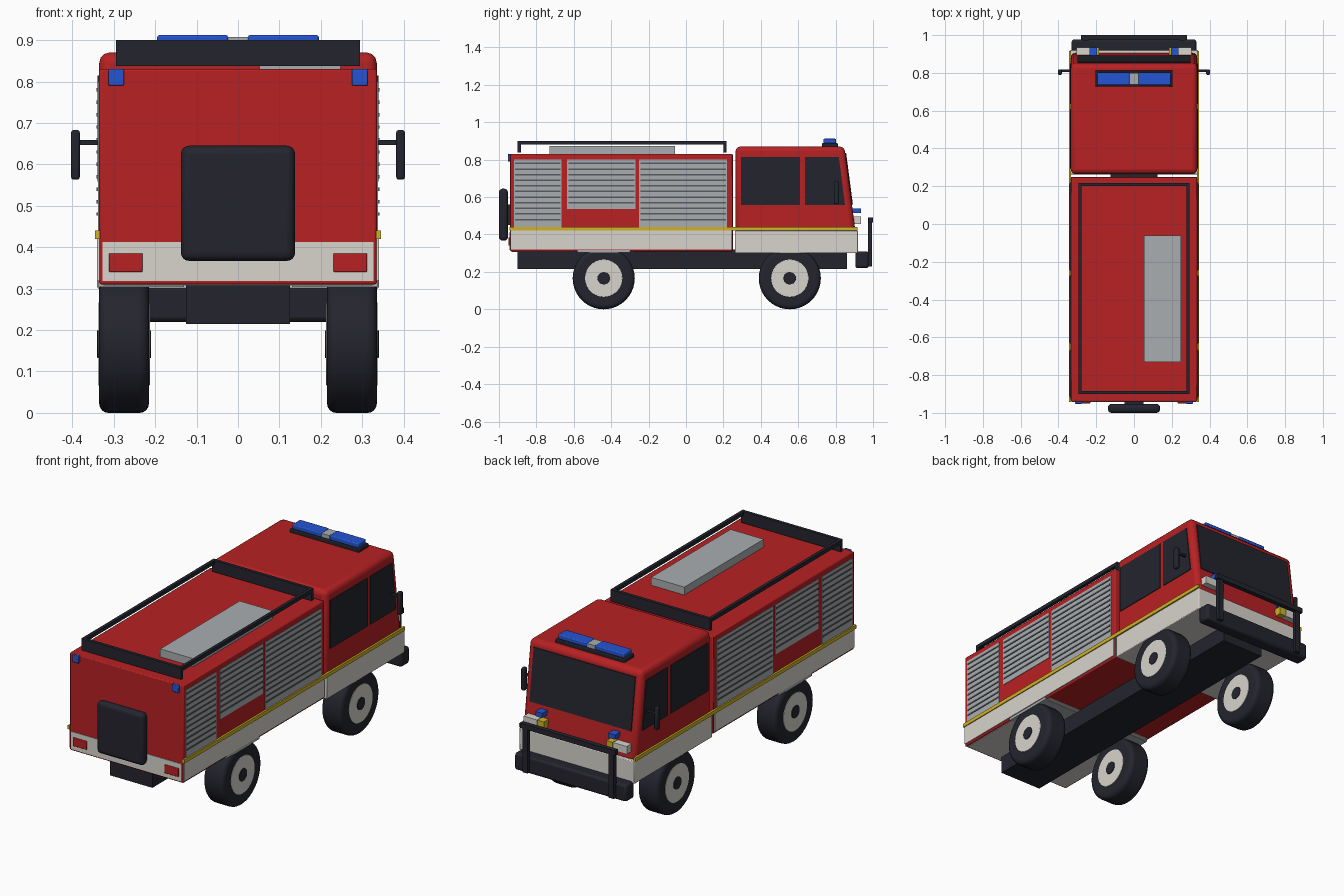
import bpy, bmesh
from math import radians
from mathutils import Matrix

if "Cube" in bpy.data.objects:
    bpy.data.objects.remove(bpy.data.objects["Cube"])


def material(name, rgb):
    m = bpy.data.materials.new(name)
    m.use_nodes = True
    m.diffuse_color = (*rgb, 1)
    m.node_tree.nodes["Principled BSDF"].inputs["Base Color"].default_value = (*rgb, 1)
    return m


RED = material("red paint", (0.48, 0.015, 0.017))
WHITE = material("off white", (0.69, 0.66, 0.61))
DARK = material("dark trim", (0.017, 0.018, 0.027))
GREY = material("shutter grey", (0.40, 0.42, 0.44))
SLAT = material("slat grey", (0.10, 0.105, 0.115))
BLUE = material("signal blue", (0.018, 0.09, 0.65))
YELLOW = material("yellow", (0.62, 0.45, 0.02))


def finish(name, bm, mat, bevel=0, segments=3):
    bmesh.ops.recalc_face_normals(bm, faces=bm.faces)
    me = bpy.data.meshes.new(name)
    bm.to_mesh(me)
    bm.free()
    ob = bpy.data.objects.new(name, me)
    bpy.context.collection.objects.link(ob)
    me.materials.append(mat)
    if bevel:
        mod = ob.modifiers.new("Bevel", "BEVEL")
        mod.width, mod.segments = bevel, segments
        mod.limit_method, mod.angle_limit = "ANGLE", radians(40)
        bpy.context.view_layer.objects.active = ob
        ob.select_set(True)
        bpy.ops.object.shade_smooth_by_angle(angle=radians(35))
        ob.select_set(False)
    return ob


def add_box(bm, xs, ys, zs):
    lo, hi = zip(xs, ys, zs)
    mid = [(a + b) / 2 for a, b in zip(lo, hi)]
    size = [abs(b - a) for a, b in zip(lo, hi)]
    bmesh.ops.create_cube(bm, size=1, matrix=Matrix.Translation(mid) @ Matrix.Diagonal((*size, 1)))


def box(name, xs, ys, zs, mat, bevel=0, segments=2):
    bm = bmesh.new()
    add_box(bm, xs, ys, zs)
    return finish(name, bm, mat, bevel, segments)


def pair(name, xs, ys, zs, mat, bevel=0):
    for side, s in (("left", 1), ("right", -1)):
        box(f"{side}_{name}", [s * x for x in xs], ys, zs, mat, bevel)


def prism(name, outline, xs, mat, bevel=0):
    """Extrude a (y, z) outline across x."""
    bm = bmesh.new()
    face = bm.faces.new([bm.verts.new((xs[0], y, z)) for y, z in outline])
    new = bmesh.ops.extrude_face_region(bm, geom=[face])["geom"]
    bmesh.ops.translate(bm, vec=(xs[1] - xs[0], 0, 0),
                        verts=[v for v in new if isinstance(v, bmesh.types.BMVert)])
    return finish(name, bm, mat, bevel)


def disc(name, centre, radius, width, mat, bevel=0):
    bm = bmesh.new()
    bmesh.ops.create_cone(bm, cap_ends=True, segments=40, radius1=radius, radius2=radius, depth=width,
                          matrix=Matrix.Translation(centre) @ Matrix.Rotation(radians(90), 4, "Y"))
    return finish(name, bm, mat, bevel or 0.001, 4)


# Chassis
box("chassis", (-0.125, 0.125), (-0.9, 0.86), (0.215, 0.32), DARK)

# Equipment body with lower white bands
box("body", (-0.335, 0.335), (-0.94, 0.25), (0.31, 0.83), RED, 0.005)
box("rear_floor", (-0.325, 0.325), (-0.93, -0.28), (0.307, 0.312), WHITE)
pair("body_band", (0.333, 0.34), (-0.937, 0.243), (0.32, 0.42), WHITE)
box("rear_band", (-0.327, 0.327), (-0.943, -0.938), (0.318, 0.412), WHITE)
pair("yellow_stripe", (0.333, 0.345), (-0.943, 0.917), (0.42, 0.44), YELLOW)
pair("wheel_arch", (0.13, 0.337), (-0.58, -0.3), (0.304, 0.318), GREY)

# Roller shutters
for i, (y0, y1, z0) in enumerate(((-0.92, -0.665, 0.44), (-0.635, -0.27, 0.535), (-0.25, 0.22, 0.44))):
    pair(f"shutter_{i + 1}", (0.333, 0.338), (y0, y1), (z0, 0.80), GREY)
    for side, s in (("left", 1), ("right", -1)):
        bm = bmesh.new()
        z = 0.78
        while z > z0 + 0.01:
            add_box(bm, (s * 0.336, s * 0.341), (y0 + 0.006, y1 - 0.006), (z - 0.004, z + 0.004))
            z -= 0.03
        finish(f"{side}_shutter_slats_{i + 1}", bm, SLAT)

# Cab: slanted red shell on a white base
prism("cab", [(0.265, 0.40), (0.908, 0.40), (0.847, 0.87), (0.265, 0.87)], (-0.335, 0.335), RED, 0.025)
box("cab_base", (-0.34, 0.34), (0.262, 0.92), (0.30, 0.42), WHITE, 0.004)


def slant(z, out=0.0):
    return 0.908 - (z - 0.40) * 0.13 + out


# Cab glass
prism("windscreen", [(slant(z, d), z) for z, d in ((0.56, -0.003), (0.56, 0.005), (0.835, 0.005), (0.835, -0.003))],
      (-0.3, 0.3), DARK)
for side, s in (("left", 1), ("right", -1)):
    xs = (s * 0.333, s * 0.339)
    prism(f"{side}_front_window", [(0.635, 0.558), (0.85, 0.558), (0.817, 0.815), (0.635, 0.815)], xs, DARK)
    prism(f"{side}_rear_window", [(0.295, 0.558), (0.61, 0.558), (0.61, 0.815), (0.295, 0.815)], xs, DARK)

# Mirrors
pair("mirror_arm", (0.33, 0.39), (0.805, 0.817), (0.647, 0.659), DARK)
pair("mirror", (0.382, 0.403), (0.79, 0.818), (0.563, 0.683), DARK, 0.006)

# Bumper and guard bar
box("bumper", (-0.33, 0.33), (0.905, 0.977), (0.22, 0.31), DARK, 0.012)
pair("guard_post", (0.24, 0.27), (0.972, 0.995), (0.23, 0.49), DARK)
box("guard_bar", (-0.28, 0.28), (0.975, 1.0), (0.465, 0.492), DARK)

# Front lamps
pair("headlight", (0.225, 0.305), (0.89, 0.935), (0.455, 0.497), WHITE)
pair("indicator", (0.185, 0.222), (0.89, 0.935), (0.455, 0.497), YELLOW)
pair("front_flasher", (0.195, 0.235), (0.89, 0.935), (0.515, 0.54), BLUE)

# Rear lamps and spare wheel cover
pair("tail_light", (0.23, 0.312), (-0.949, -0.94), (0.34, 0.385), RED, 0.003)
pair("rear_flasher", (0.275, 0.313), (-0.952, -0.938), (0.79, 0.83), BLUE, 0.003)
box("spare_wheel", (-0.138, 0.138), (-1.0, -0.952), (0.367, 0.645), DARK, 0.02, 4)
box("spare_mount", (-0.05, 0.05), (-0.96, -0.935), (0.45, 0.56), DARK)

# Roof rack and roof box
for name, y in (("rear", -0.9), ("front", 0.2)):
    box(f"{name}_rack_board", (-0.295, 0.295), (y, y + 0.017), (0.838, 0.9), DARK)
pair("rack_rail", (0.278, 0.295), (-0.9, 0.217), (0.88, 0.9), DARK)
box("roof_box", (0.052, 0.248), (-0.73, -0.06), (0.828, 0.872), GREY)

# Beacon bar
box("beacon_base", (-0.205, 0.205), (0.727, 0.812), (0.862, 0.888), DARK, 0.004)
pair("beacon", (0.024, 0.195), (0.735, 0.802), (0.886, 0.912), BLUE, 0.005)
box("beacon_centre", (-0.024, 0.024), (0.738, 0.80), (0.886, 0.908), GREY)

# Wheels with rims and hub caps
for axle, y in (("rear", -0.44), ("front", 0.555)):
    for side, s in (("left", 1), ("right", -1)):
        centre = (s * 0.275, y, 0.166)
        disc(f"{side}_{axle}_tyre", centre, 0.166, 0.12, DARK, 0.022)
        disc(f"{side}_{axle}_rim", centre, 0.1, 0.124, WHITE)
        disc(f"{side}_{axle}_hub", centre, 0.033, 0.13, DARK)
